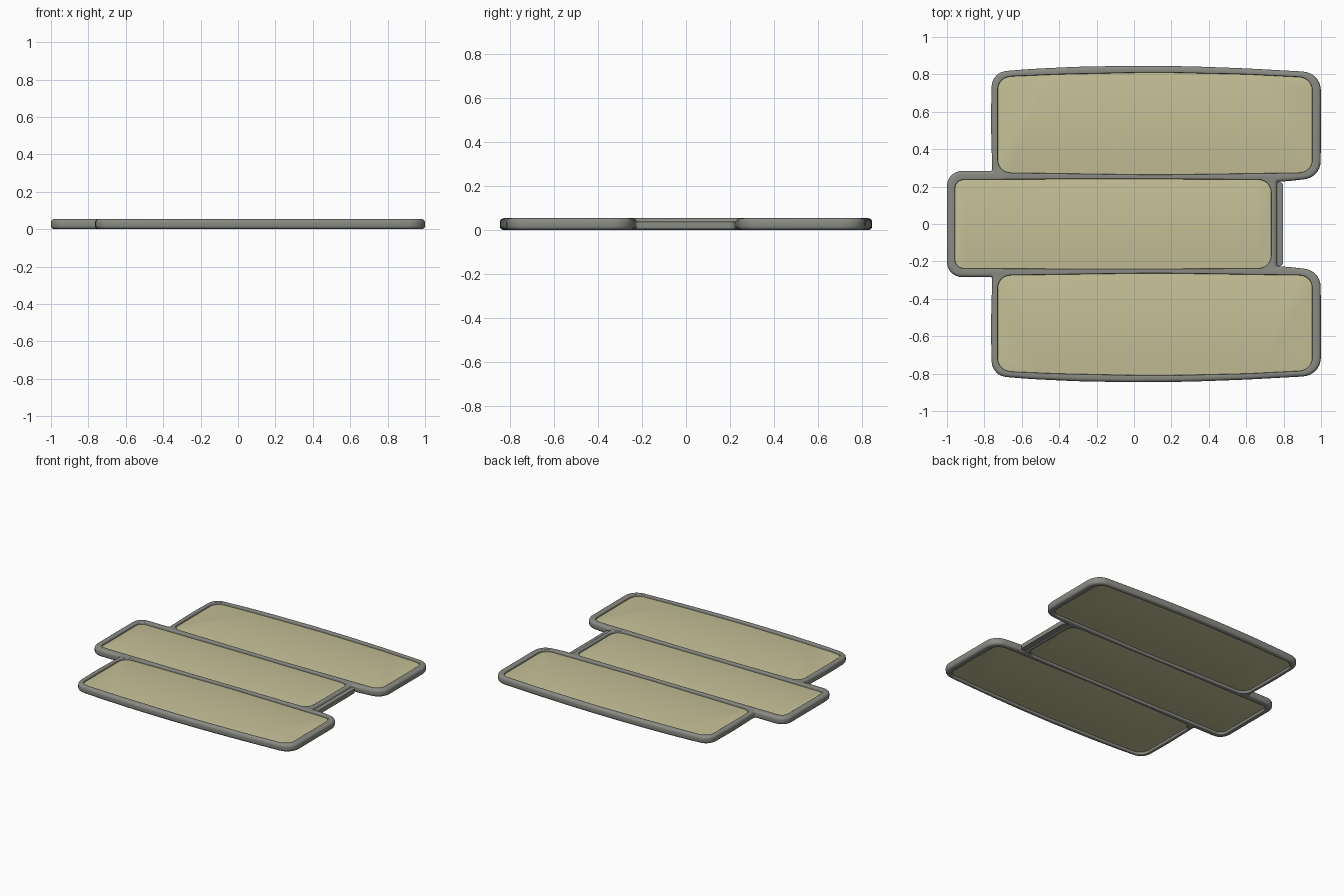
import bpy, bmesh, math
from mathutils import Vector

if "Cube" in bpy.data.objects:
    bpy.data.objects.remove(bpy.data.objects["Cube"])


def material(name, rgb):
    m = bpy.data.materials.new(name)
    m.diffuse_color = (*rgb, 1)
    m.use_nodes = True
    m.node_tree.nodes["Principled BSDF"].inputs["Base Color"].default_value = m.diffuse_color
    return m


GREY = material("grey_frame", (0.26, 0.26, 0.235))
BEIGE = material("beige_panel", (0.56, 0.53, 0.31))
H = 0.054  # overall thickness


def rounded(points, steps=7):
    """Closed outline with each (x, y, radius) corner rounded."""
    out, n = [], len(points)
    for i, (x, y, r) in enumerate(points):
        p = Vector((x, y))
        if r == 0:
            out.append(p)
            continue
        a = Vector(points[i - 1][:2]) - p
        b = Vector(points[(i + 1) % n][:2]) - p
        a, b = p + a.normalized() * r, p + b.normalized() * r
        for k in range(steps + 1):
            t = k / steps
            w = 2 * t * (1 - t) * 0.8  # rational curve, close to an arc
            u, v = (1 - t) ** 2, t * t
            out.append((a * u + p * w + b * v) / (u + w + v))
    return out


def offset(loop, d):
    """Move a counter-clockwise loop inwards by d."""
    out, n = [], len(loop)
    for i, p in enumerate(loop):
        e1 = (p - loop[i - 1]).normalized()
        e2 = (loop[(i + 1) % n] - p).normalized()
        n1, n2 = Vector((-e1.y, e1.x)), Vector((-e2.y, e2.x))
        out.append(p + (n1 + n2) * (d / (1 + n1.dot(n2))))
    return out


def flip_y(loop):
    return [Vector((p.x, -p.y)) for p in reversed(loop)]


def finish(bm, name, mat):
    bmesh.ops.recalc_face_normals(bm, faces=bm.faces)
    me = bpy.data.meshes.new(name)
    bm.to_mesh(me)
    bm.free()
    me.materials.append(mat)
    ob = bpy.data.objects.new(name, me)
    bpy.context.collection.objects.link(ob)
    bpy.ops.object.select_all(action='DESELECT')
    ob.select_set(True)
    bpy.context.view_layer.objects.active = ob
    bpy.ops.object.shade_smooth_by_angle(angle=math.radians(35))
    return ob


def wall(bm, loop, radius, sign, z0, z1, seg=4):
    """Wall with rounded top and bottom rims; returns bottom and top edges."""
    quarter = [(radius * (1 - math.sin(k / seg * math.pi / 2)),
                radius * (1 - math.cos(k / seg * math.pi / 2))) for k in range(seg + 1)]
    prof = [(d, z0 + z) for d, z in quarter]
    # quarter runs (radius, 0) -> (0, radius)
    prof += [(d, z1 - z) for d, z in reversed(quarter)]
    rings = [[bm.verts.new((p.x, p.y, z)) for p in offset(loop, sign * d)] for d, z in prof]
    n = len(loop)
    for r1, r2 in zip(rings, rings[1:]):
        for i in range(n):
            j = (i + 1) % n
            bm.faces.new((r1[i], r1[j], r2[j], r2[i]))
    return [[bm.edges.get((r[i - 1], r[i])) for i in range(n)] for r in (rings[0], rings[-1])]


def plate(name, outer, holes, mat, z0, z1, r_out, r_in=0.006):
    bm = bmesh.new()
    caps = [wall(bm, outer, r_out, 1, z0, z1)]
    caps += [wall(bm, h, r_in, -1, z0, z1) for h in holes]
    for side in (0, 1):
        bmesh.ops.triangle_fill(bm, use_beauty=True, use_dissolve=False,
                                edges=[e for c in caps for e in c[side]])
    return finish(bm, name, mat)


# Outline of the whole frame: upper half, then mirrored
half = [(0.765, 0.226, 0.008), (0.82, 0.229, 0.02), (0.998, 0.248, 0.09),
        (1.0, 0.81, 0.10), (0.6, 0.832, 0.06), (0.3, 0.843, 0.06), (0.0, 0.846, 0.06),
        (-0.3, 0.841, 0.06), (-0.55, 0.829, 0.06), (-0.76, 0.812, 0.08),
        (-0.765, 0.55, 0.05), (-0.758, 0.284, 0.01), (-1.0, 0.284, 0.085)]
outline = rounded(half + [(x, -y, r) for x, y, r in reversed(half)])

# Openings: barrel-shaped outer boards and a straighter middle board
upper = rounded([(0.953, 0.275, 0.07), (0.953, 0.782, 0.07), (0.6, 0.800, 0.06),
                 (0.11, 0.811, 0.1), (-0.4, 0.800, 0.06), (-0.728, 0.786, 0.07),
                 (-0.728, 0.275, 0.07), (0.11, 0.263, 0.1)])
middle = rounded([(0.733, 0.237, 0.07), (-0.1, 0.241, 0.1), (-0.957, 0.237, 0.05),
                  (-0.957, -0.237, 0.05), (-0.1, -0.241, 0.1), (0.733, -0.237, 0.07)])
openings = {"upper_panel": upper, "middle_panel": middle, "lower_panel": flip_y(upper)}

# One frame around all three boards
plate("frame", outline, list(openings.values()), GREY, 0.0, H, 0.018)

# Low ledge closing the right end of the middle board
ledge = rounded([(0.745, -0.232, 0), (0.797, -0.222, 0.02),
                 (0.797, 0.222, 0.02), (0.745, 0.232, 0)])
plate("end_ledge", ledge, [], GREY, 0.004, 0.038, 0.004)

# Recessed panels, tucked slightly into the frame
for name, loop in openings.items():
    plate(name, offset(loop, -0.002), [], BEIGE, 0.016, 0.038, 0.001)
